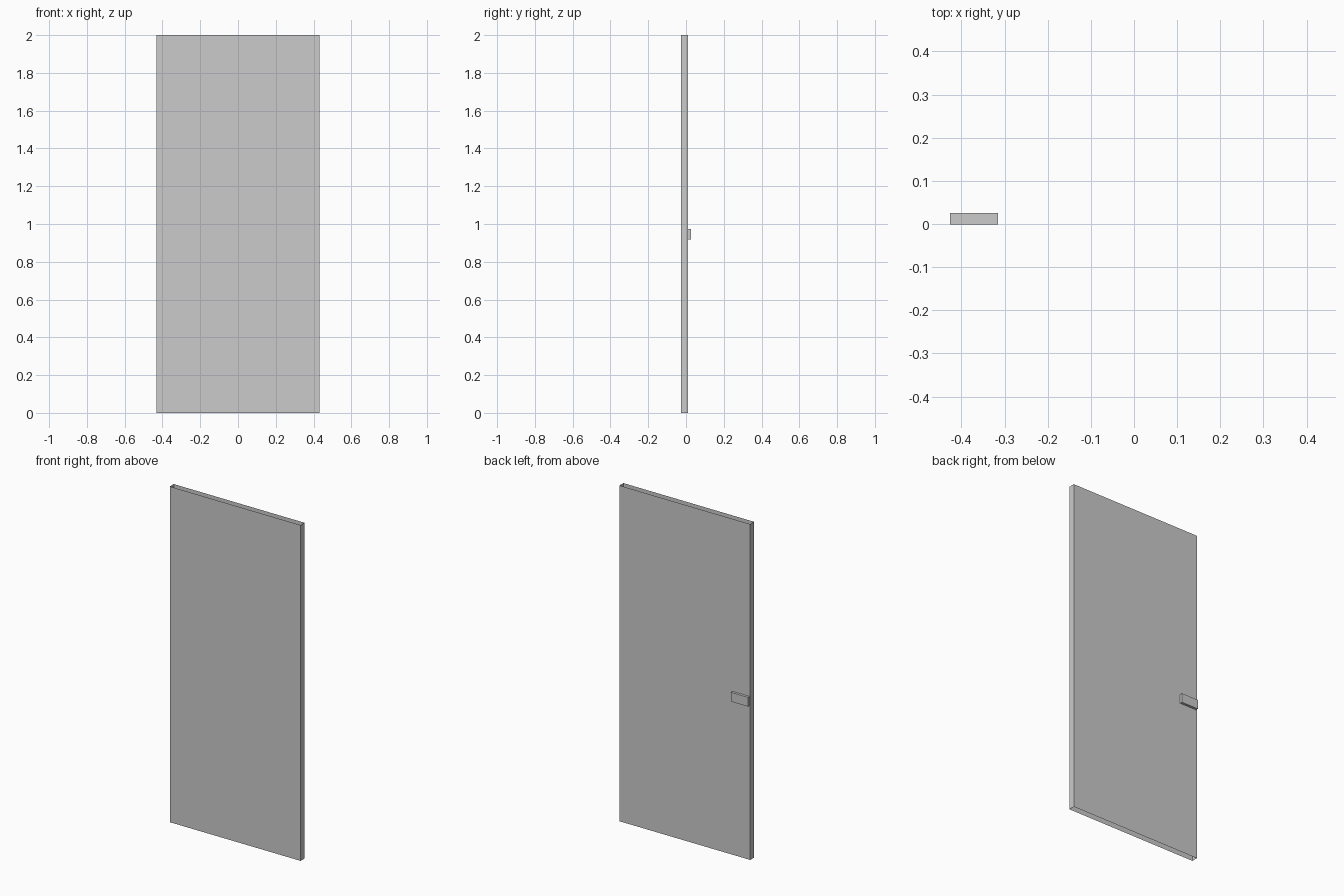
import bpy, bmesh

if "Cube" in bpy.data.objects:
    bpy.data.objects.remove(bpy.data.objects["Cube"])


def box(name, lo, hi, open_ends=False):
    """Axis-aligned box between two corners, optionally without top and bottom."""
    bm = bmesh.new()
    bmesh.ops.create_cube(bm, size=1)
    for v in bm.verts:
        v.co = [(a + b) / 2 + c * (b - a) for a, b, c in zip(lo, hi, v.co)]
    bm.normal_update()
    if open_ends:
        ends = [f for f in bm.faces if abs(f.normal.z) > 0.9]
        bmesh.ops.delete(bm, geom=ends, context='FACES_ONLY')
    mesh = bpy.data.meshes.new(name)
    bm.to_mesh(mesh)
    bm.free()
    obj = bpy.data.objects.new(name, mesh)
    bpy.context.collection.objects.link(obj)
    return obj


# Door leaf: four walls, open at top and bottom
box("door_leaf", (-0.431, -0.026, 0), (0.431, 0.011, 2), open_ends=True)

# Handle block, set into the back of the leaf
box("handle", (-0.426, -0.001, 0.918), (-0.315, 0.026, 0.973))
